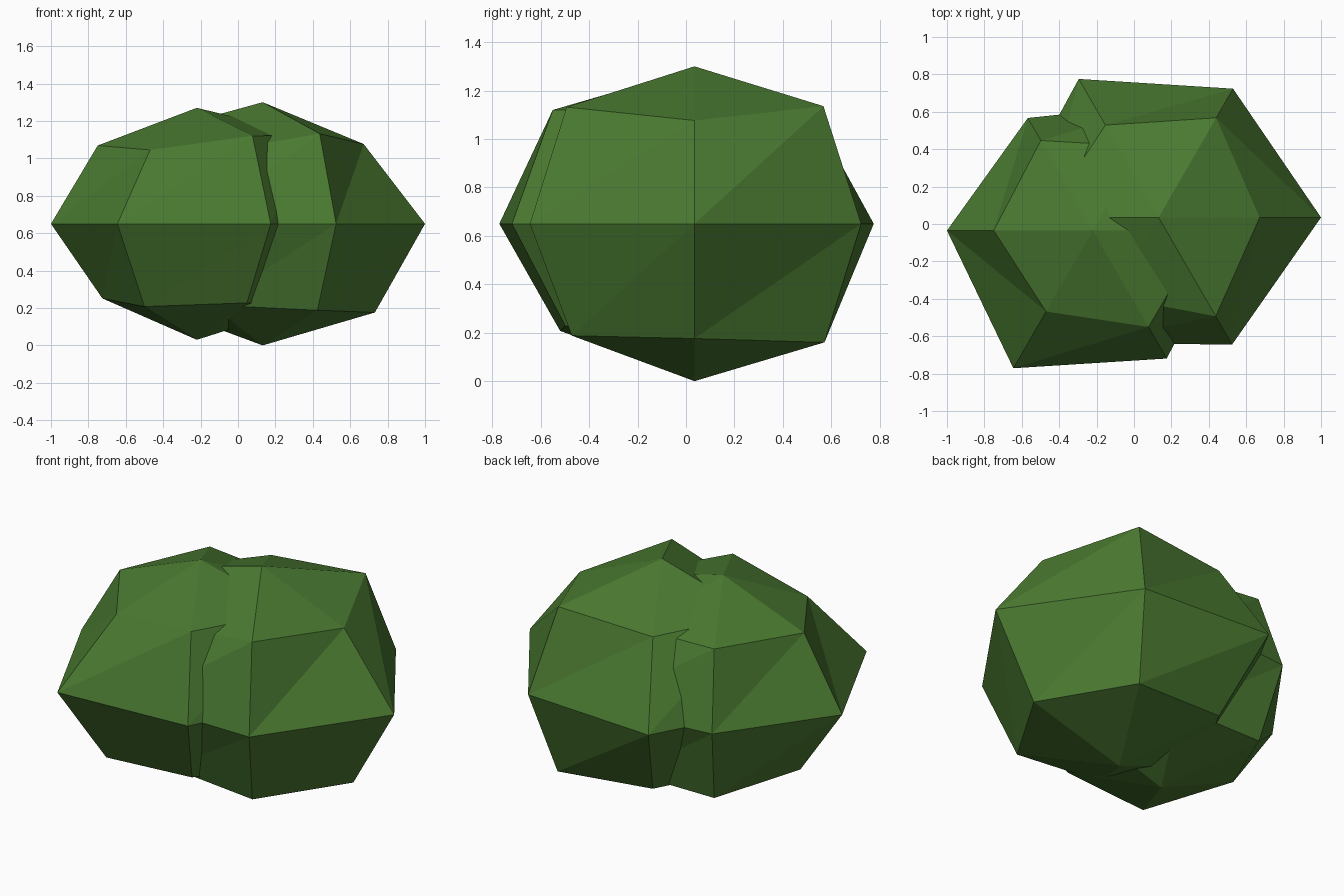
import bpy, bmesh, math

if "Cube" in bpy.data.objects:
    bpy.data.objects.remove(bpy.data.objects["Cube"])

leaf = bpy.data.materials.new("leaf_green")
leaf.diffuse_color = (0.069, 0.195, 0.031, 1.0)
leaf.use_nodes = True
leaf.node_tree.nodes["Principled BSDF"].inputs["Base Color"].default_value = leaf.diffuse_color

SQUASH = 0.79  # ring height relative to its radius


def leaf_clump(name, centre, half_height, upper, middle, lower):
    """Uneven six-sided faceted ball; each list holds radii at 0, 60 ... 300 degrees."""
    cx, cy, cz = centre
    bm = bmesh.new()
    top = bm.verts.new((cx, cy, cz + half_height))
    bottom = bm.verts.new((cx, cy, cz - half_height))
    rings = []
    for radii, side in ((upper, 1), (middle, 0), (lower, -1)):
        rings.append([bm.verts.new((cx + r * math.cos(i * math.pi / 3),
                                    cy + r * math.sin(i * math.pi / 3),
                                    cz + side * SQUASH * r))
                      for i, r in enumerate(radii)])
    for i in range(6):
        j = (i + 1) % 6
        bm.faces.new((top, rings[0][i], rings[0][j]))
        bm.faces.new((bottom, rings[2][j], rings[2][i]))
        for a, b in zip(rings, rings[1:]):
            bm.faces.new((a[i], b[i], a[j]))
            bm.faces.new((a[j], b[i], b[j]))
    mesh = bpy.data.meshes.new(name)
    bm.to_mesh(mesh)
    bm.free()
    mesh.materials.append(leaf)
    obj = bpy.data.objects.new(name, mesh)
    bpy.context.collection.objects.link(obj)
    return obj


# Left half of the bush
leaf_clump("left_clump", (-0.22, -0.035, 0.65), 0.62,
           upper=(0.60, 0.52, 0.556, 0.53, 0.50, 0.595),
           middle=(0.75, 0.785, 0.695, 0.78, 0.85, 0.79),
           lower=(0.56, 0.56, 0.56, 0.505, 0.56, 0.535))

# Right half of the bush
leaf_clump("right_clump", (0.132, 0.035, 0.65), 0.65,
           upper=(0.54, 0.615, 0.57, 0.61, 0.49, 0.61),
           middle=(0.868, 0.795, 0.855, 0.83, 0.775, 0.785),
           lower=(0.60, 0.62, 0.57, 0.56, 0.55, 0.585))
